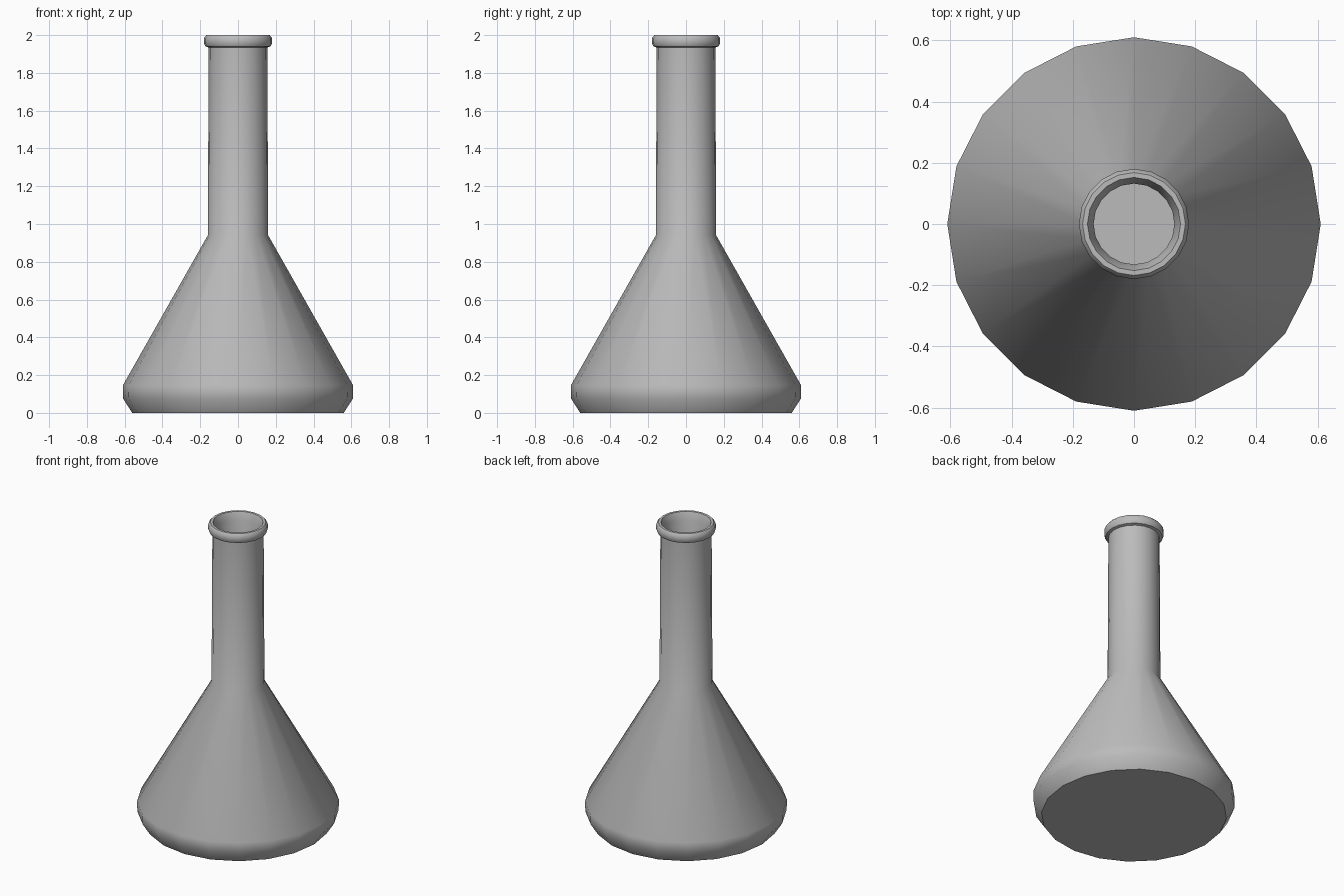
import bpy, bmesh, math

if "Cube" in bpy.data.objects:
    bpy.data.objects.remove(bpy.data.objects["Cube"])

SIDES = 20

# Half profile (radius, height): outside wall, lip, then inside wall down to the floor
profile = [
    (0.56, 0.005), (0.608, 0.075), (0.61, 0.145),   # base bevel
    (0.16, 0.94), (0.155, 1.935),                   # cone and neck
    (0.172, 1.94), (0.18, 1.955), (0.18, 1.985), (0.168, 2.0), (0.152, 2.0),  # lip
    (0.132, 1.95), (0.132, 0.93),                   # inside neck
    (0.58, 0.14), (0.53, 0.03),                     # inside body
]

glass = bpy.data.materials.new("plain grey")
glass.diffuse_color = (0.5, 0.5, 0.5, 1)
glass.use_nodes = True
glass.node_tree.nodes["Principled BSDF"].inputs["Base Color"].default_value = glass.diffuse_color

bm = bmesh.new()
rings = []
for r, z in profile:
    rings.append([bm.verts.new((r * math.cos(2 * math.pi * i / SIDES),
                                r * math.sin(2 * math.pi * i / SIDES), z))
                  for i in range(SIDES)])
for a, b in zip(rings, rings[1:]):
    for i in range(SIDES):
        j = (i + 1) % SIDES
        bm.faces.new((a[i], a[j], b[j], b[i]))

# Underside, and floor seen through the mouth
bm.faces.new(rings[0][::-1])
bm.faces.new(rings[-1])
for v in rings[0]:
    v.co.z = 0.0
bmesh.ops.recalc_face_normals(bm, faces=bm.faces[:])

mesh = bpy.data.meshes.new("flask")
bm.to_mesh(mesh)
bm.free()
mesh.materials.append(glass)
flask = bpy.data.objects.new("flask", mesh)
bpy.context.collection.objects.link(flask)

# Smooth walls, crisp base rim and lip
bpy.context.view_layer.objects.active = flask
flask.select_set(True)
bpy.ops.object.shade_smooth_by_angle(angle=math.radians(40))
